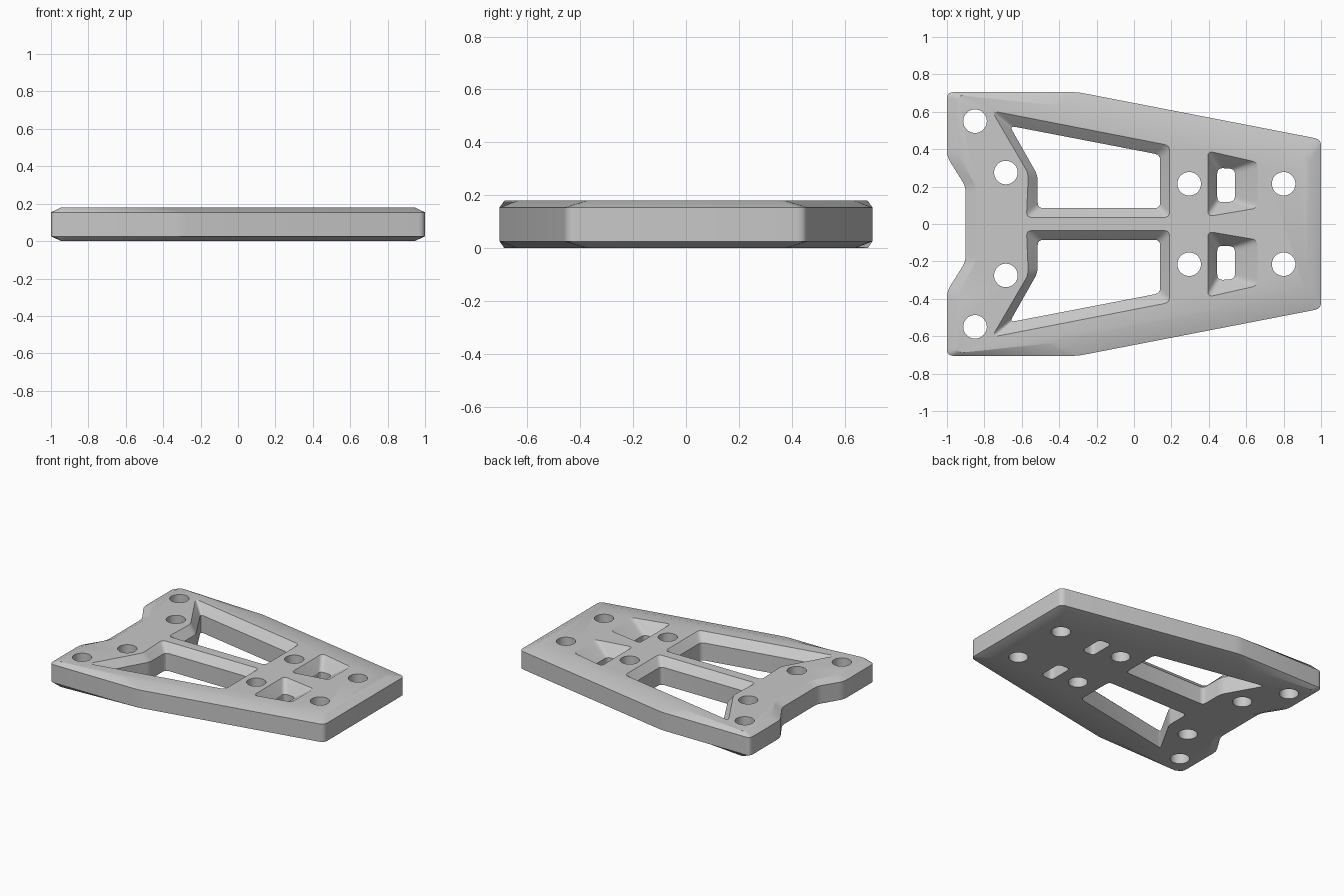
import bpy
import bmesh
import math
from mathutils import Vector

cube = bpy.data.objects.get("Cube")
if cube:
    bpy.data.objects.remove(cube, do_unlink=True)

HEIGHT = 0.18
SEGMENTS = 5

grey = bpy.data.materials.new("plain grey")
grey.use_nodes = True
grey.diffuse_color = (0.58, 0.58, 0.58, 1)
grey.node_tree.nodes["Principled BSDF"].inputs["Base Color"].default_value = (0.58, 0.58, 0.58, 1)


def rounded(points, radius):
    """Round every corner of a closed outline with a short curve."""
    pts = [Vector(p) for p in points]
    out = []
    for i, p in enumerate(pts):
        a, b = pts[i - 1] - p, pts[(i + 1) % len(pts)] - p
        start = p + a.normalized() * min(radius, a.length * 0.45)
        end = p + b.normalized() * min(radius, b.length * 0.45)
        for k in range(SEGMENTS):
            t = k / (SEGMENTS - 1)
            out.append(start * (1 - t) ** 2 + p * (2 * t * (1 - t)) + end * t ** 2)
    return out


def loft(name, layers):
    """Join stacked outlines, given as (outline, z), into a closed solid."""
    bm = bmesh.new()
    loops = [[bm.verts.new((p[0], p[1], z)) for p in outline] for outline, z in layers]
    n = len(loops[0])
    for low, high in zip(loops, loops[1:]):
        for i in range(n):
            j = (i + 1) % n
            bm.faces.new((low[i], low[j], high[j], high[i]))
    bm.faces.new(loops[0][::-1])
    bm.faces.new(loops[-1])
    bmesh.ops.recalc_face_normals(bm, faces=bm.faces)
    mesh = bpy.data.meshes.new(name)
    bm.to_mesh(mesh)
    bm.free()
    mesh.materials.append(grey)
    obj = bpy.data.objects.new(name, mesh)
    bpy.context.collection.objects.link(obj)
    return obj


def mirrored(half):
    return half + [(x, -y) for x, y in reversed(half)]


# Plate body with sloping top and bottom edges
side = rounded(mirrored([(1, 0.453), (-0.3, 0.705), (-1, 0.705), (-1, 0.36), (-0.9, 0.2)]), 0.035)
face = rounded(mirrored([(0.945, 0.37), (-0.42, 0.635), (-0.945, 0.69),
                         (-0.945, 0.385), (-0.845, 0.2)]), 0.035)
plate = loft("mounting_plate", [(face, 0), (side, 0.026), (side, HEIGHT - 0.026), (face, HEIGHT)])

cutters = []


def cut_window(name, opening, rim, depth, sign):
    """Straight opening that flares out to a wider rim at the top."""
    low = rounded([(x, y * sign) for x, y in opening], 0.03)
    high = rounded([(x, y * sign) for x, y in rim], 0.03)
    cutters.append(loft(name, [(low, -0.1), (low, HEIGHT - depth), (high, HEIGHT), (high, 0.3)]))


for sign in (1, -1):
    # Large frame window
    cut_window("window_cutter",
               [(-0.665, 0.525), (0.14, 0.37), (0.14, 0.085), (-0.515, 0.085), (-0.515, 0.26)],
               [(-0.76, 0.605), (0.19, 0.42), (0.19, 0.035), (-0.575, 0.035), (-0.565, 0.27)],
               0.055, sign)
    # Small slot with a ramp on one side
    cut_window("slot_cutter",
               [(0.445, 0.3), (0.54, 0.295), (0.54, 0.12), (0.445, 0.115)],
               [(0.395, 0.39), (0.66, 0.33), (0.66, 0.085), (0.395, 0.04)],
               0.08, sign)
    # Screw holes
    for x, y in ((-0.85, 0.55), (-0.685, 0.275), (0.295, 0.215), (0.8, 0.215)):
        ring = [(x + 0.063 * math.cos(math.tau * k / 40),
                 y * sign + 0.063 * math.sin(math.tau * k / 40)) for k in range(40)]
        cutters.append(loft("hole_cutter", [(ring, -0.1), (ring, 0.3)]))

# Cut the openings, then drop the cutters
bpy.ops.object.select_all(action="DESELECT")
plate.select_set(True)
bpy.context.view_layer.objects.active = plate
for cutter in cutters:
    cutter.hide_render = True
    mod = plate.modifiers.new("cut", "BOOLEAN")
    mod.operation = "DIFFERENCE"
    mod.solver = "EXACT"
    mod.object = cutter
    bpy.ops.object.modifier_apply(modifier=mod.name)
    bpy.data.objects.remove(cutter, do_unlink=True)

bpy.ops.object.shade_smooth_by_angle(angle=math.radians(25))
